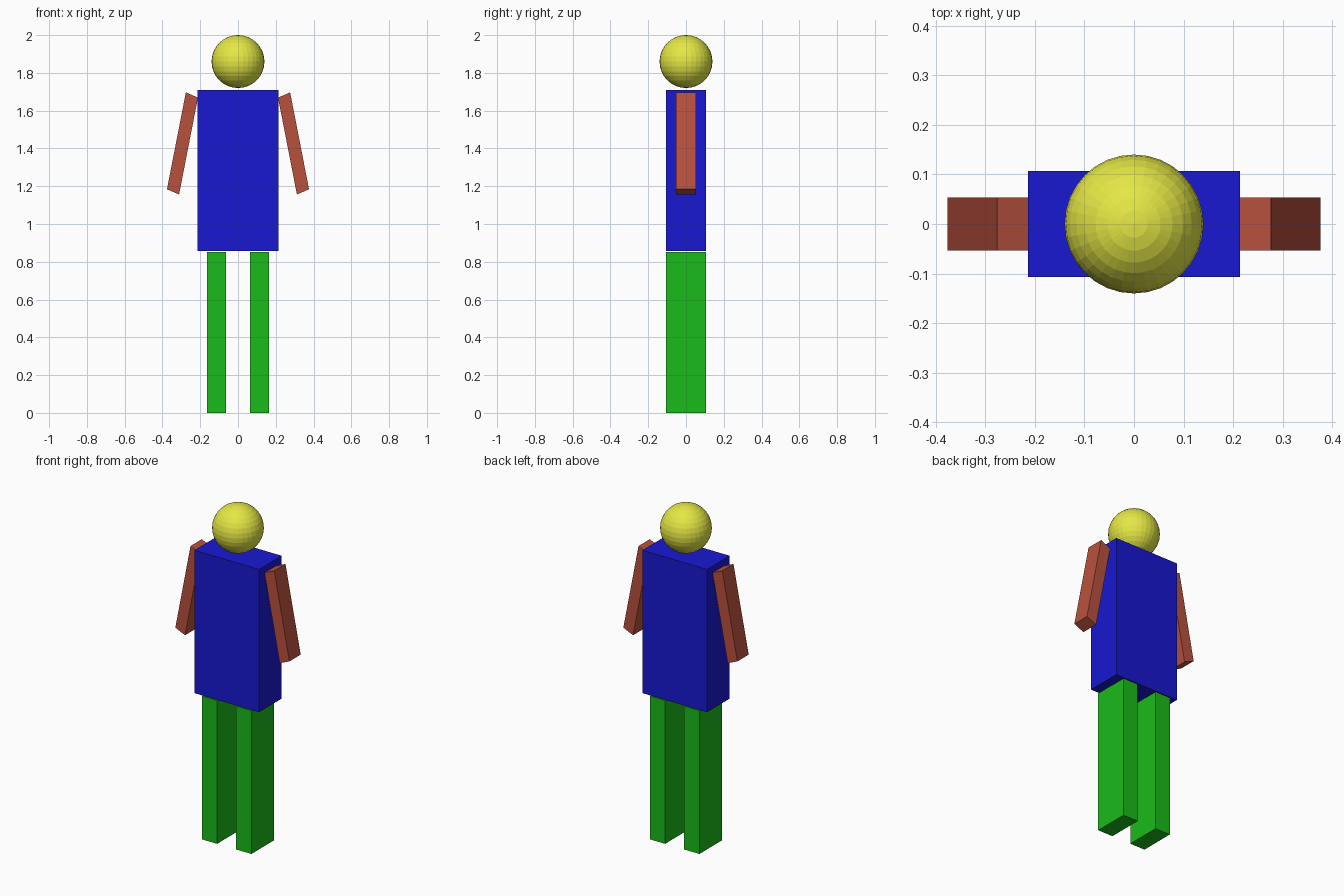
import bpy, bmesh

if "Cube" in bpy.data.objects:
    bpy.data.objects.remove(bpy.data.objects["Cube"])


def material(name, rgb):
    m = bpy.data.materials.new(name)
    m.diffuse_color = (*rgb, 1)
    m.use_nodes = True
    m.node_tree.nodes["Principled BSDF"].inputs["Base Color"].default_value = m.diffuse_color
    return m


blue = material("blue", (0.009, 0.009, 0.65))
green = material("green", (0.01, 0.5, 0.01))
brown = material("red brown", (0.48, 0.082, 0.049))
yellow = material("yellow", (0.78, 0.8, 0.06))


def finish(name, bm, mat):
    bmesh.ops.recalc_face_normals(bm, faces=bm.faces)
    mesh = bpy.data.meshes.new(name)
    bm.to_mesh(mesh)
    bm.free()
    mesh.materials.append(mat)
    obj = bpy.data.objects.new(name, mesh)
    bpy.context.collection.objects.link(obj)


def prism(name, outline, half_depth, mat, side=1):
    """Extrude an (x, z) outline along y, optionally mirrored in x."""
    bm = bmesh.new()
    face = bm.faces.new([bm.verts.new((side * x, -half_depth, z)) for x, z in outline])
    out = bmesh.ops.extrude_face_region(bm, geom=[face])["geom"]
    bmesh.ops.translate(bm, vec=(0, 2 * half_depth, 0),
                        verts=[v for v in out if isinstance(v, bmesh.types.BMVert)])
    finish(name, bm, mat)


def box(x0, x1, z0, z1):
    return [(x0, z0), (x1, z0), (x1, z1), (x0, z1)]


# Torso
prism("torso", box(-0.2135, 0.2135, 0.858, 1.709), 0.1065, blue)

# Legs and slanted arms, mirrored
arm = [(0.312, 1.156), (0.376, 1.184), (0.276, 1.697), (0.212, 1.669)]
for side, label in ((-1, "left"), (1, "right")):
    prism(label + "_leg", box(0.063, 0.163, 0, 0.853), 0.1065, green, side)
    prism(label + "_arm", arm, 0.053, brown, side)

# Faceted head
bm = bmesh.new()
bmesh.ops.create_uvsphere(bm, u_segments=32, v_segments=16, radius=0.14)
bmesh.ops.translate(bm, vec=(0, 0, 1.86), verts=bm.verts)
finish("head", bm, yellow)
